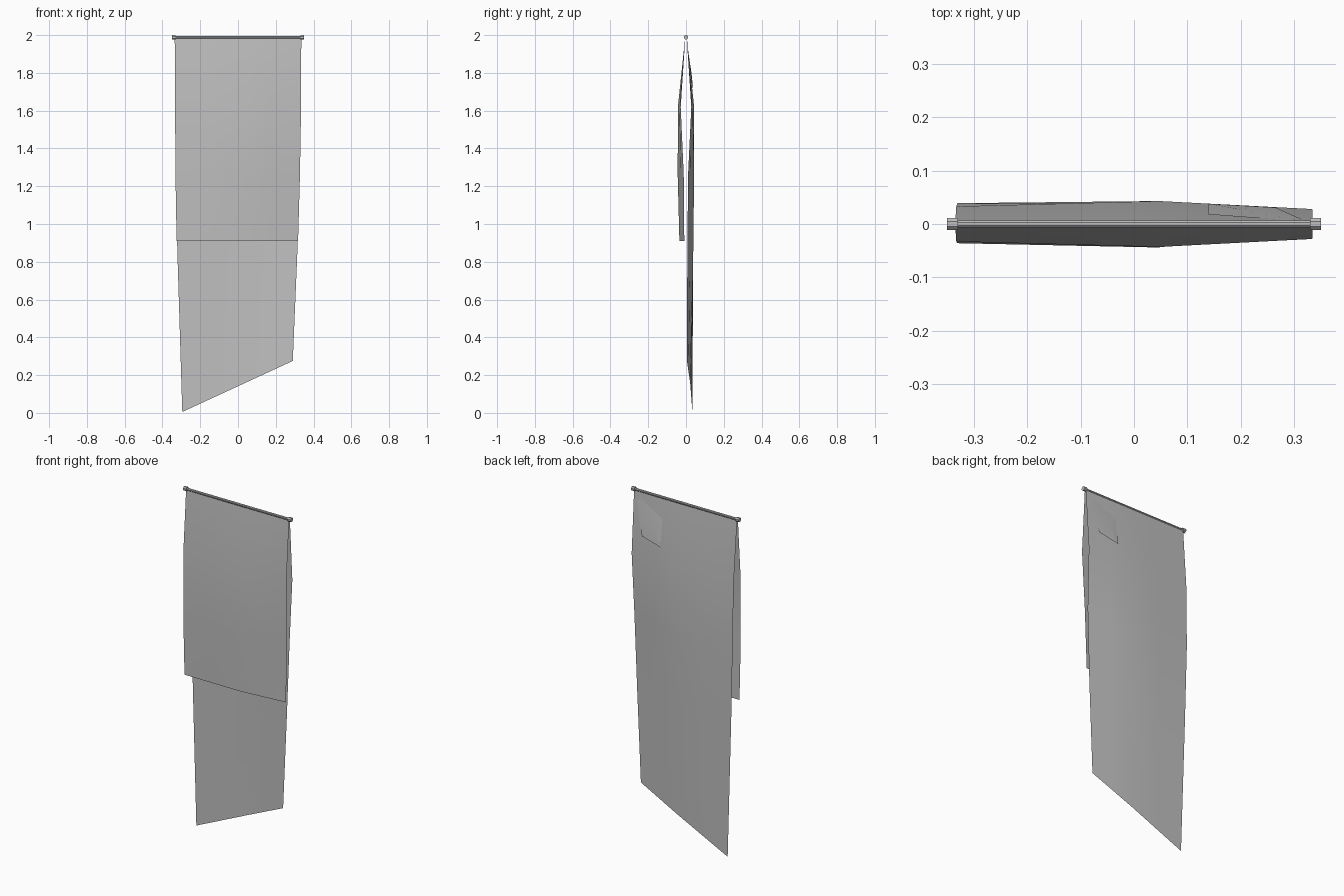
import bpy, bmesh, math

cube = bpy.data.objects.get("Cube")
if cube:
    bpy.data.objects.remove(cube, do_unlink=True)

grey = bpy.data.materials.new("cloth_grey")
grey.use_nodes = True
color = (0.52, 0.52, 0.52, 1)
grey.diffuse_color = color
grey.node_tree.nodes["Principled BSDF"].inputs["Base Color"].default_value = color


def finish(name, bm, angle=30):
    mesh = bpy.data.meshes.new(name)
    bm.to_mesh(mesh)
    bm.free()
    mesh.materials.append(grey)
    obj = bpy.data.objects.new(name, mesh)
    bpy.context.collection.objects.link(obj)
    bpy.ops.object.select_all(action="DESELECT")
    obj.select_set(True)
    bpy.context.view_layer.objects.active = obj
    bpy.ops.object.shade_smooth_by_angle(angle=math.radians(angle))
    return obj


def cylinder(name, radius, x0, x1):
    """Eight-sided bar lying along x."""
    bm = bmesh.new()
    bmesh.ops.create_cone(bm, cap_ends=True, segments=8,
                          radius1=radius, radius2=radius, depth=x1 - x0)
    for v in bm.verts:
        a = math.atan2(v.co.y, v.co.x) + math.pi / 8
        v.co = ((x0 + x1) / 2 + v.co.z, radius * math.cos(a), 1.988 + radius * math.sin(a))
    bmesh.ops.recalc_face_normals(bm, faces=bm.faces)
    return finish(name, bm, 20)


def hanging(name, rows, side):
    """Sheet from rows of (left x, right x, left z, right z, depth at left, middle, right)."""
    bm = bmesh.new()
    grid = []
    for xa, xb, za, zb, ya, ym, yb in rows:
        line = []
        for t in (0, 0.29, 0.57, 0.79, 1):
            # depth bulges outward just right of the middle
            y = ya + (ym - ya) * t / 0.57 if t <= 0.57 else ym + (yb - ym) * (t - 0.57) / 0.43
            line.append(bm.verts.new((xa + (xb - xa) * t, side * y, za + (zb - za) * t)))
        grid.append(line)
    for upper, lower in zip(grid, grid[1:]):
        for i in range(len(upper) - 1):
            quad = [upper[i], lower[i], lower[i + 1], upper[i + 1]]
            bm.faces.new(quad if side < 0 else quad[::-1])
    return finish(name, bm, 40)


# rod with end caps
cylinder("rod", 0.007, -0.34, 0.34)
cylinder("right_rod_cap", 0.0125, -0.35, -0.33)
cylinder("left_rod_cap", 0.0125, 0.33, 0.35)

# short front fall and long slanted back fall of the cloth
top = (-0.335, 0.335, 1.982, 1.982, 0.004, 0.005, 0.004)
shoulder = (-0.333, 0.334, 1.62, 1.62, 0.033, 0.043, 0.028)
hanging("front_cloth", [
    top, shoulder,
    (-0.331, 0.328, 1.26, 1.26, 0.036, 0.044, 0.012),
    (-0.325, 0.318, 0.91, 0.91, 0.033, 0.035, 0.009)], -1)
hanging("back_cloth", [
    top, shoulder,
    (-0.331, 0.328, 1.26, 1.26, 0.039, 0.043, 0.011),
    (-0.32, 0.313, 0.82, 0.82, 0.037, 0.038, 0.007),
    (-0.295, 0.29, 0.005, 0.275, 0.034, 0.022, 0.005)], 1)

# small folded corner lying on the back
bm = bmesh.new()
tip, a, corner, b, ridge = [bm.verts.new(p) for p in (
    (0.325, 0.004, 1.965), (0.14, 0.018, 1.87), (0.14, 0.038, 1.71),
    (0.265, 0.031, 1.74), (0.19, 0.029, 1.80))]
for face in ((tip, a, ridge), (a, corner, ridge), (corner, b, ridge), (b, tip, ridge)):
    f = bm.faces.new(face)
    f.normal_update()
    if f.normal.y < 0:
        f.normal_flip()
finish("folded_corner", bm, 5)
